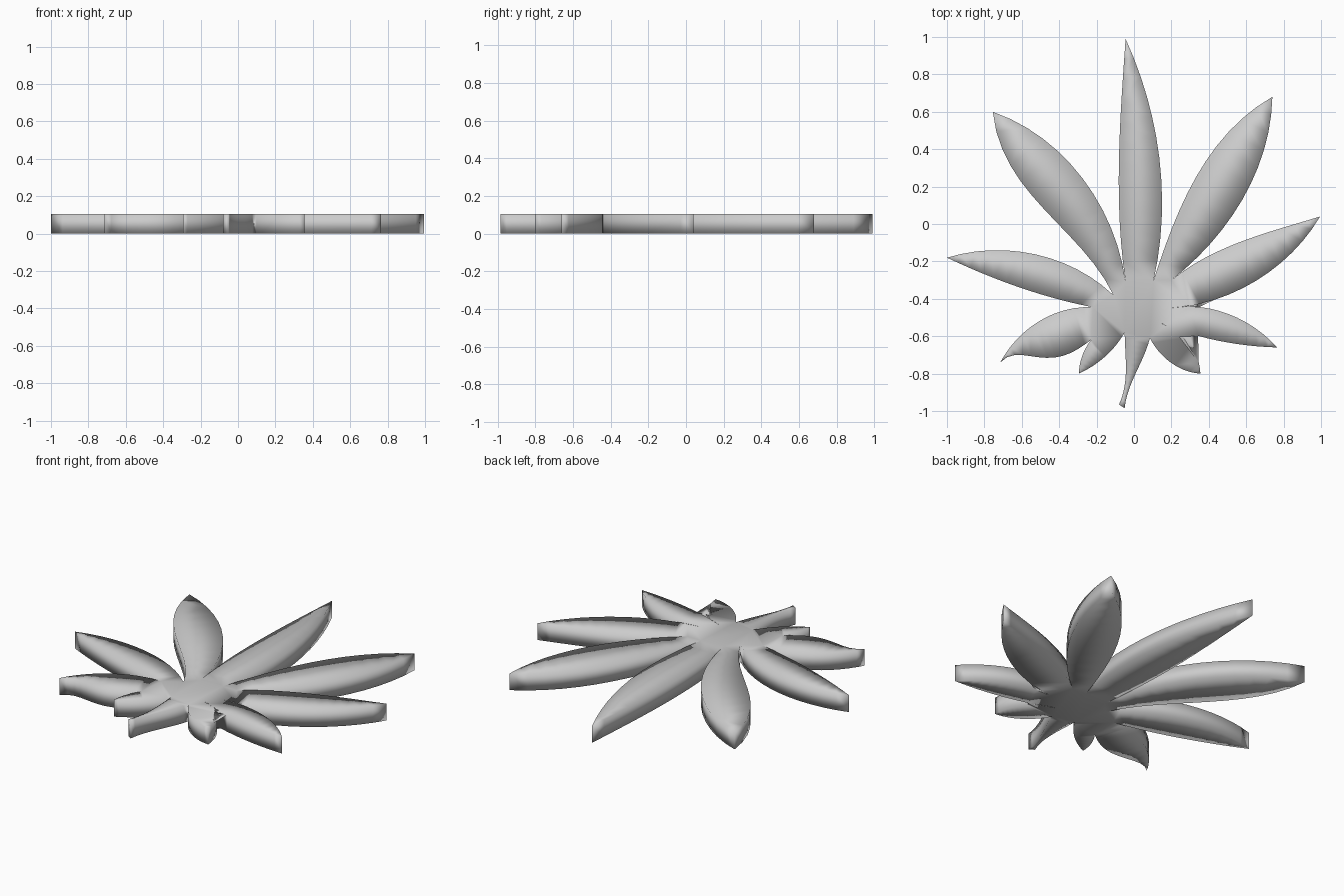
import bpy, bmesh
from mathutils import Vector

if "Cube" in bpy.data.objects:
    bpy.data.objects.remove(bpy.data.objects["Cube"])

THICKNESS = 0.105
STEPS = 12

# Outline edges, clockwise from the top tip: sharp corner, then points its curve passes through
EDGES = [
    # centre leaflet, right side
    [(-.045, .99), (.10, .56), (.15, .10)],
    # upper right leaflet
    [(.105, -.30), (.22, .02), (.46, .44)],
    [(.74, .68), (.645, .26), (.43, -.08)],
    # middle right leaflet
    [(.20, -.30), (.43, -.155), (.73, -.04)],
    [(.995, .04), (.80, -.195), (.50, -.38)],
    # lower right leaflet
    [(.19, -.45), (.36, -.445), (.57, -.51)],
    [(.765, -.66), (.51, -.635), (.33, -.595)],
    # small right leaflet
    [(.14, -.53), (.25, -.58), (.315, -.66)],
    [(.355, -.80), (.235, -.765), (.14, -.69)],
    # stem
    [(.085, -.61), (.02, -.775), (-.025, -.88)],
    [(-.05, -.985)],
    [(-.08, -.965), (-.045, -.82), (-.045, -.70)],
    # small left leaflet
    [(-.05, -.58), (-.12, -.675), (-.20, -.745)],
    [(-.295, -.80), (-.275, -.70)],
    # lower left leaflet with a flicked tip
    [(-.23, -.62), (-.34, -.69), (-.48, -.715), (-.63, -.70)],
    [(-.715, -.74), (-.60, -.59), (-.44, -.485)],
    # middle left leaflet
    [(-.22, -.445), (-.45, -.39), (-.72, -.30)],
    [(-1, -.18), (-.745, -.14), (-.40, -.20)],
    # upper left leaflet
    [(-.11, -.38), (-.17, -.275), (-.50, .10)],
    [(-.755, .60), (-.43, .41), (-.155, .05)],
    # centre leaflet, left side
    [(-.045, -.31), (-.08, .10), (-.07, .61)],
]


def smooth_edge(pts):
    """Polynomial through all points, spaced by chord length; the end point is left out."""
    if len(pts) == 2:
        return pts[:1]
    t = [0.0]
    for a, b in zip(pts, pts[1:]):
        t.append(t[-1] + (b - a).length)
    out = []
    for s in range(STEPS):
        u = t[-1] * s / STEPS
        p = Vector((0, 0))
        for i, q in enumerate(pts):
            w = 1.0
            for j in range(len(pts)):
                if j != i:
                    w *= (u - t[j]) / (t[i] - t[j])
            p += q * w
        out.append(p)
    return out


outline = []
for i, edge in enumerate(EDGES):
    end = EDGES[(i + 1) % len(EDGES)][0]
    outline += smooth_edge([Vector(p) for p in edge + [end]])

# Leaf plate: fill the outline and extrude it
bm = bmesh.new()
face = bm.faces.new([bm.verts.new((p.x, p.y, 0)) for p in outline])
extruded = bmesh.ops.extrude_face_region(bm, geom=[face], use_keep_orig=True)
for v in extruded["geom"]:
    if isinstance(v, bmesh.types.BMVert):
        v.co.z = THICKNESS
bmesh.ops.recalc_face_normals(bm, faces=bm.faces[:])
bmesh.ops.triangulate(bm, faces=[f for f in bm.faces if len(f.verts) > 4],
                      ngon_method='BEAUTY')
# Soft shading runs over the rim, which gives the leaflets a pillowed look
for f in bm.faces:
    f.smooth = True
mesh = bpy.data.meshes.new("leaf")
bm.to_mesh(mesh)
bm.free()
leaf = bpy.data.objects.new("leaf", mesh)
bpy.context.collection.objects.link(leaf)
